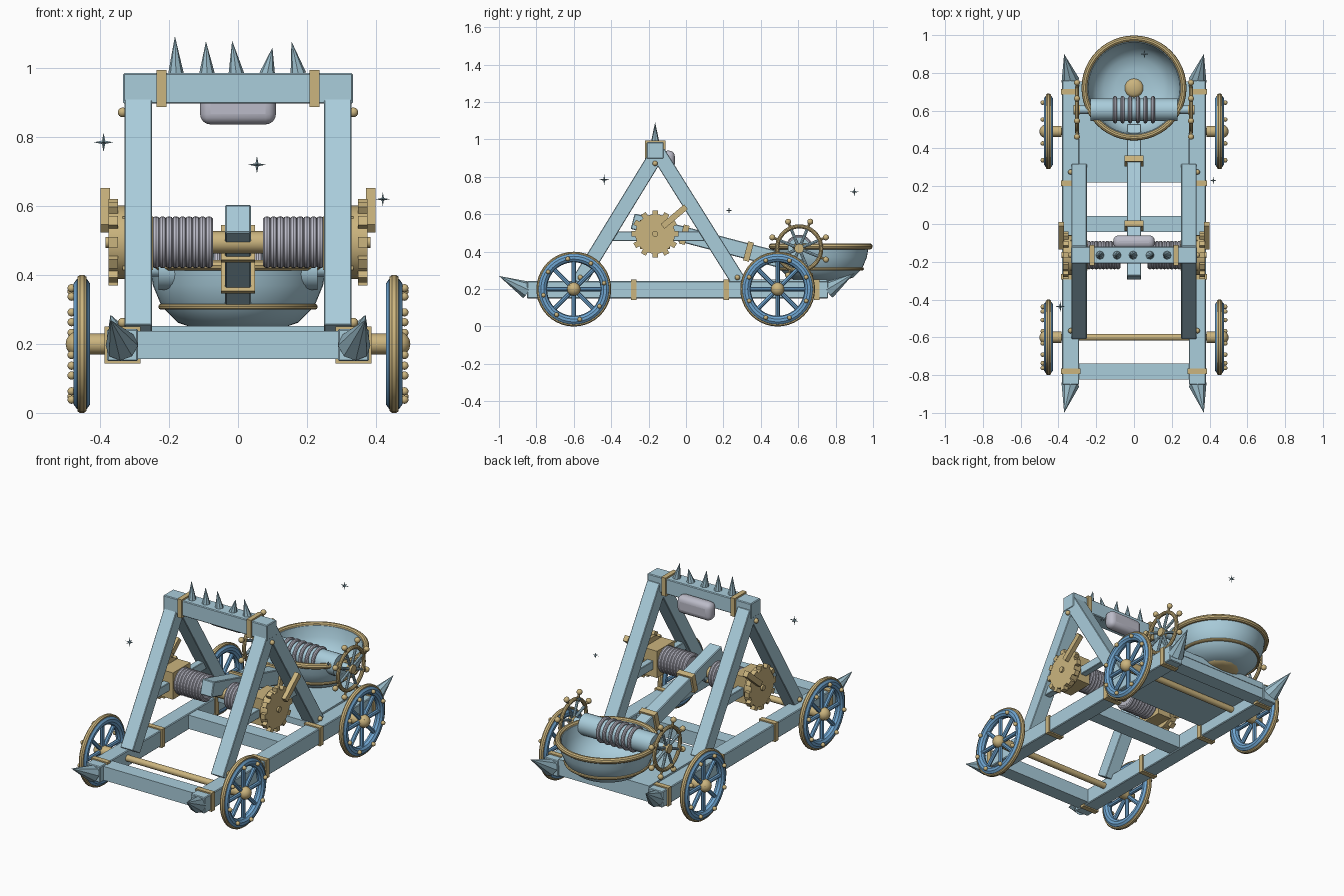
import bpy, bmesh, math
from mathutils import Matrix, Vector as V

cube = bpy.data.objects.get("Cube")
if cube:
    bpy.data.objects.remove(cube, do_unlink=True)


def material(name, r, g, b):
    m = bpy.data.materials.new(name)
    m.use_nodes = True
    m.diffuse_color = (r, g, b, 1)
    m.node_tree.nodes["Principled BSDF"].inputs["Base Color"].default_value = (r, g, b, 1)
    return m


TIMBER = material("pale blue timber", .40, .61, .71)
STEEL = material("spike steel", .31, .48, .56)
WHEEL = material("wheel blue", .16, .38, .64)
BRASS = material("brass", .60, .46, .21)
ROPE = material("grey rope", .50, .50, .58)
X, Y, Z = V((1, 0, 0)), V((0, 1, 0)), V((0, 0, 1))


# Shape helpers: each returns a function that adds its shape to a bmesh
def box(x0, x1, y0, y1, z0, z1):
    m = Matrix.Translation(((x0 + x1) / 2, (y0 + y1) / 2, (z0 + z1) / 2))
    m = m @ Matrix.Diagonal((x1 - x0, y1 - y0, z1 - z0, 1))
    return lambda bm: bmesh.ops.create_cube(bm, size=1, matrix=m)


def beam(a, b, width, depth):
    """Square bar from a to b lying in a plane of constant x."""
    a, b = V(a), V(b)
    d = b - a
    m = Matrix.Translation((a + b) / 2) @ Matrix.Rotation(math.atan2(d.z, d.y), 4, 'X')
    m = m @ Matrix.Diagonal((width, d.length, depth, 1))
    return lambda bm: bmesh.ops.create_cube(bm, size=1, matrix=m)


def rod(a, b, r, r2=None, n=16):
    a, b = V(a), V(b)
    d = b - a
    m = Matrix.Translation((a + b) / 2) @ d.to_track_quat('Z', 'Y').to_matrix().to_4x4()
    return lambda bm: bmesh.ops.create_cone(bm, cap_ends=True, segments=n, radius1=r,
                                            radius2=r if r2 is None else r2,
                                            depth=d.length, matrix=m)


def ball(c, r, squash=1):
    m = Matrix.Translation(c) @ Matrix.Diagonal((1, 1, squash, 1))
    return lambda bm: bmesh.ops.create_uvsphere(bm, u_segments=14, v_segments=8, radius=r, matrix=m)


def lathe(c, axis, profile, n=40):
    """Closed (radius, height) profile swept about an axis through c."""
    m = Matrix.Translation(c) @ axis.to_track_quat('Z', 'Y').to_matrix().to_4x4()

    def add(bm):
        rows = []
        for i in range(n):
            t = math.tau * i / n
            rows.append([bm.verts.new(m @ V((r * math.cos(t), r * math.sin(t), h)))
                         for r, h in profile])
        k = len(profile)
        for i in range(n):
            p, q = rows[i], rows[(i + 1) % n]
            for j in range(k):
                bm.faces.new((p[j], q[j], q[(j + 1) % k], p[(j + 1) % k]))
    return add


def ring(c, axis, R, r, n=40):
    ts = [math.tau * i / 10 for i in range(10)]
    return lathe(c, axis, [(R + r * math.cos(t), r * math.sin(t)) for t in ts], n)


def around(c, r, count, offset=0):
    """Points on a circle facing sideways."""
    for i in range(count):
        t = math.tau * (i + offset) / count
        yield V(c) + V((0, math.cos(t), math.sin(t))) * r


def part(name, mat, shapes, mirror=False, smooth=True, bevel=0):
    bm = bmesh.new()
    for s in shapes:
        s(bm)
    if mirror:
        dup = bmesh.ops.duplicate(bm, geom=bm.verts[:] + bm.edges[:] + bm.faces[:])["geom"]
        for v in dup:
            if isinstance(v, bmesh.types.BMVert):
                v.co.x *= -1
    bmesh.ops.recalc_face_normals(bm, faces=bm.faces[:])
    for f in bm.faces:
        f.smooth = smooth
    for e in bm.edges:
        e.smooth = e.is_manifold and e.calc_face_angle() < math.radians(35)
    me = bpy.data.meshes.new(name)
    bm.to_mesh(me)
    bm.free()
    me.materials.append(mat)
    ob = bpy.data.objects.new(name, me)
    bpy.context.collection.objects.link(ob)
    if bevel:
        b = ob.modifiers.new("bevel", 'BEVEL')
        b.width, b.segments = bevel, 4 if bevel > .02 else 1
    return ob


# Chassis
part("side_rails", TIMBER, [box(.29, .38, -.85, .76, .15, .243)], True, False, .004)
part("cross_beams", TIMBER, [box(-.3, .3, y - .042, y + .042, .157, .237) for y in (-.78, 0, .71)],
     smooth=False)
part("rear_deck", TIMBER, [box(-.292, .292, .22, .755, .215, .252)], smooth=False)
part("rail_bands", BRASS, [box(.283, .387, y - .015, y + .015, .143, .25)
                           for y in (-.78, -.28, .215, .7)], True, False)
part("corner_spikes", STEEL,
     [rod((.337, -.85, .195), (.37, -1, .27), .048, 0, 8),
      rod((.337, .76, .195), (.37, .9, .285), .048, 0, 8)], True, False)

# Road wheels on their axles
for label, y, turn in (("front", -.6, .25), ("rear", .49, .5)):
    c = V((.453, y, .2))
    part(label + "_axle", BRASS, [rod((-.47, y, .2), (.47, y, .2), .018)])
    part(label + "_wheel_rims", WHEEL, [ring(c, X, .168, .025)], True)
    part(label + "_wheel_spokes", WHEEL, [rod(c, p, .012, n=8) for p in around(c, .16, 8)], True)
    part(label + "_wheel_tyres", BRASS,
         [lathe(c, X, [(.18, -.013), (.195, -.013), (.2, -.006), (.2, .006), (.195, .013), (.18, .013)])],
         True)
    part(label + "_wheel_hubs", BRASS,
         [rod(c - X * .07, c + X * .03, .03), ball(c + X * .012, .036)], True)
    part(label + "_wheel_studs", BRASS,
         [ball(p, .012) for p in around(c + X * .03, .165, 8, turn)], True)

# A-frames and top beam
part("frame_posts", TIMBER, [beam((.29, -.575, .235), (.29, -.15, .93), .08, .08),
                             beam((.29, .285, .235), (.29, -.15, .93), .08, .08),
                             beam((.29, -.43, .483), (.29, .1, .483), .04, .05)], True, False, .003)
part("frame_studs", BRASS, [ball((.335, y, z), .014)
                            for y, z in ((-.165, .872), (-.565, .262), (.275, .262))], True)
part("top_beam", TIMBER, [box(-.333, .333, -.21, -.12, .897, .986)], smooth=False, bevel=.004)
part("top_beam_bands", BRASS, [box(.208, .236, -.22, -.11, .888, .995)], True, False)
part("top_spikes", STEEL, [rod((x, -.165, .983), (x + lean, -.165, tip), .023, 0, 8)
                           for x, lean, tip in ((-.18, -.003, 1.093), (-.09, -.003, 1.078),
                                                (-.005, -.012, 1.08), (.085, .015, 1.06),
                                                (.175, -.02, 1.078))], smooth=False)
part("stop_pad", ROPE, [box(-.11, .11, -.13, -.06, .837, .94)], bevel=.03)

# Torsion winch
H = V((0, -.165, .495))
part("winch_core", BRASS, [rod(H - X * .3, H + X * .3, .032)])
part("winch_ropes", ROPE, [ring(H + X * (.084 + i * .0193), X, .063, .0125, 28) for i in range(9)]
     + [rod(H + X * .075, H + X * .245, .062)], True)
part("winch_blocks", BRASS, [box(.246, .335, -.245, -.085, .415, .57)], True, False)
part("gear_discs", BRASS, [rod(H + X * .33, H + X * .375, .106, n=32),
                           rod(H + X * .37, H + X * .385, .016)], True)
G = H + X * .362
part("gear_teeth", BRASS, [beam(G + (p - G) * .8, p, .028, .03) for p in around(G, .126, 12)], True, False)
part("gear_handles", BRASS, [beam((.385, -.125, .535), (.385, 0, .64), .028, .032)], True, False)

# Throwing arm
arm0, arm1 = V((0, -.285, .563)), V((0, .52, .352))
part("throwing_arm", TIMBER, [beam(arm0, arm1, .076, .085)], smooth=False, bevel=.004)
along = (arm1 - arm0).normalized()
part("arm_bands", BRASS, [beam(arm0 + along * (t - .016), arm0 + along * (t + .016), .1, .105)
                          for t in (.285, .64)], smooth=False)

# Bowl
B = V((0, .72, 0))
part("bowl", TIMBER, [lathe(B, Z, [(.001, .237), (.11, .24), (.175, .262), (.222, .31), (.247, .37),
                                   (.257, .43), (.243, .43), (.232, .37), (.205, .315),
                                   (.16, .28), (.1, .262), (.001, .26)], 48)])
part("bowl_rim", BRASS, [ring(B + Z * .428, Z, .262, .016, 48)])
part("bowl_band", BRASS, [ring(B + Z * .308, Z, .222, .009, 48)])
part("bowl_base_boss", BRASS, [ball(B + Z * .243, .115, .17)])
part("bowl_inner_boss", BRASS, [ball(B + Z * .262, .05, .4)])

# Windlass over the bowl with handled side wheels
S = V((0, .605, .417))
part("windlass_shaft", TIMBER, [rod(S - X * .3, S + X * .3, .022), rod(S - X * .23, S + X * .23, .06, n=24)])
part("windlass_rope", ROPE, [ring(S + X * (i * .04 - .1), X, .062, .011, 28) for i in range(6)])
W = S + X * .302
part("hand_wheel_rings", BRASS, [ring(W, X, .118, .011)], True)
part("hand_wheel_spokes", TIMBER, [rod(W, p, .008, n=8) for p in around(W, .118, 8, .5)], True)
part("hand_wheel_handles", BRASS,
     [rod(W + (p - W) * .75, p, .007, n=8) for p in around(W, .155, 8, .5)]
     + [ball(p, .016) for p in around(W, .155, 8, .5)]
     + [rod(W - X * .015, W + X * .018, .025)], True)

# Floating sparkles
for i, (c, r) in enumerate((((-.39, -.437, .785), .028), ((.055, .9, .72), .025), ((.42, .23, .62), .02))):
    part("sparkle_%d" % (i + 1), STEEL, [rod(c, V(c) + d * r * s, r * .2, 0, 4)
                                         for d in (X, Y, Z) for s in (-1, 1)], smooth=False)
